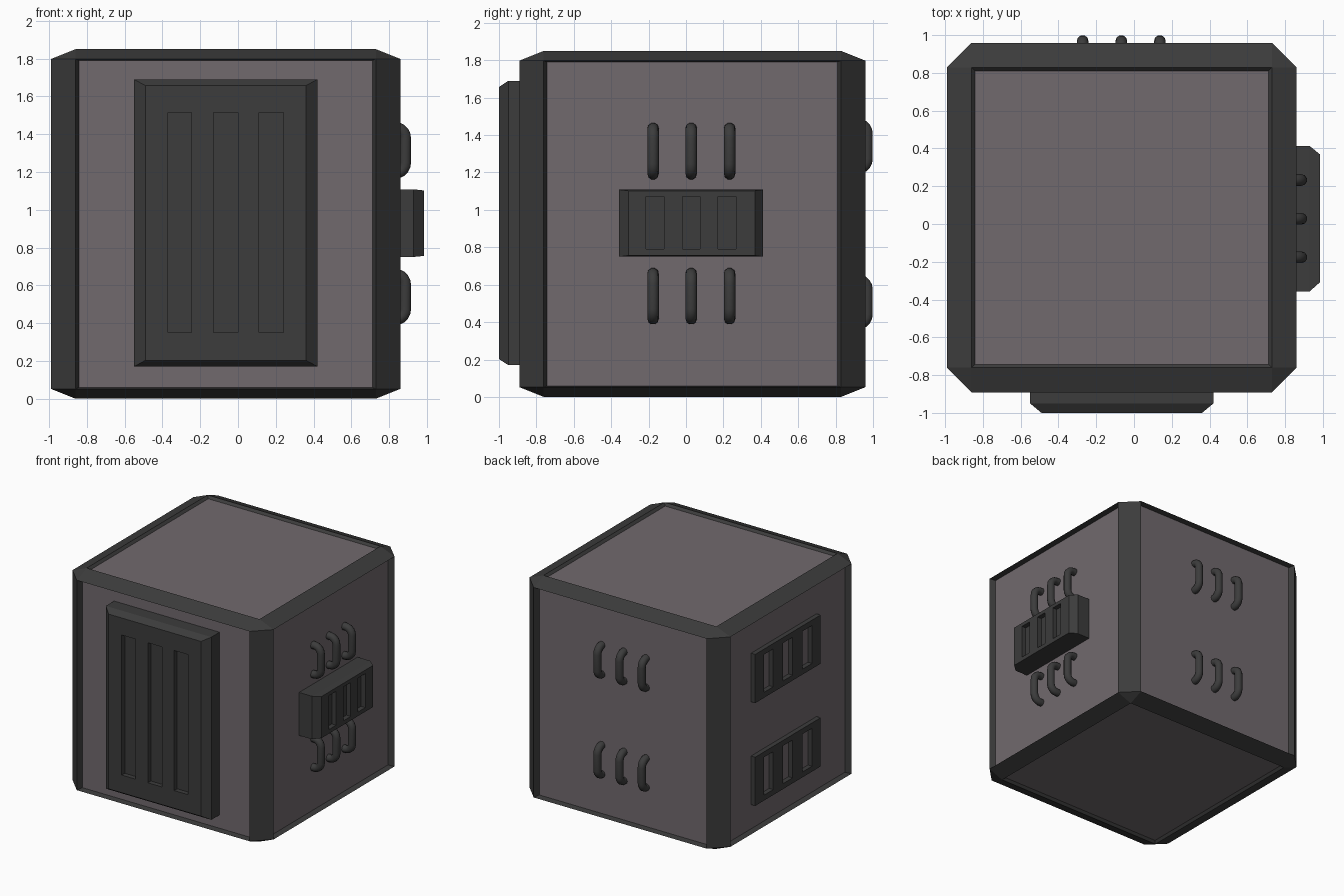
import bpy, bmesh, math
from mathutils import Matrix, Vector

if "Cube" in bpy.data.objects:
    bpy.data.objects.remove(bpy.data.objects["Cube"])


def material(name, rgb):
    m = bpy.data.materials.new(name)
    m.diffuse_color = (*rgb, 1)
    m.use_nodes = True
    m.node_tree.nodes["Principled BSDF"].inputs["Base Color"].default_value = m.diffuse_color
    return m


DARK = material("dark_metal", (0.045, 0.045, 0.045))
PANEL = material("panel_grey", (0.165, 0.143, 0.155))

# Turn a part designed for the front (-y) onto another side
FRONT, RIGHT, BACK, LEFT = (Matrix.Rotation(math.radians(a), 4, 'Z') for a in (0, 90, 180, -90))


def add_mesh(name, bm, *mats):
    bmesh.ops.recalc_face_normals(bm, faces=bm.faces)
    me = bpy.data.meshes.new(name)
    bm.to_mesh(me)
    bm.free()
    ob = bpy.data.objects.new(name, me)
    bpy.context.collection.objects.link(ob)
    for m in mats:
        me.materials.append(m)
    return ob


def loft_box(bm, side, rings):
    """Box from rectangular rings (u0, u1, z0, z1, outward distance)."""
    loops = [[bm.verts.new(side @ Vector((u, -w, z)))
              for u, z in ((u0, z0), (u1, z0), (u1, z1), (u0, z1))]
             for u0, u1, z0, z1, w in rings]
    for a, b in zip(loops, loops[1:]):
        for i in range(4):
            j = (i + 1) % 4
            bm.faces.new((a[i], a[j], b[j], b[i]))
    bm.faces.new(loops[0])
    bm.faces.new(loops[-1])


def slotted_block(name, side, rings, slots, z0, z1, floor):
    """Block with rectangular slots cut in from the outer face."""
    bm = bmesh.new()
    loft_box(bm, side, rings)
    ob = add_mesh(name, bm, DARK)
    bm = bmesh.new()
    for u0, u1 in slots:
        loft_box(bm, side, [(u0, u1, z0, z1, floor), (u0, u1, z0, z1, 1.2)])
    cutter = add_mesh(name + "_cutter", bm, DARK)
    cutter.hide_render = True
    mod = ob.modifiers.new("slots", 'BOOLEAN')
    mod.object, mod.operation, mod.solver = cutter, 'DIFFERENCE', 'EXACT'
    bpy.context.view_layer.objects.active = ob
    bpy.ops.object.modifier_apply(modifier=mod.name)
    bpy.data.objects.remove(cutter)


def staple(name, side, u, z0, z1, out, r=0.031, bend=0.055):
    """Rounded C-shaped rung, both ends sunk into the panel."""
    w, lo, hi = out - r, z0 + r, z1 - r
    pts = [(w - 0.13, lo)]
    for cz, start in ((lo + bend, -90), (hi - bend, 0)):
        for k in range(6):
            a = math.radians(start + 18 * k)
            pts.append((w - bend + bend * math.cos(a), cz + bend * math.sin(a)))
    pts.append((w - 0.13, hi))
    cu = bpy.data.curves.new(name, 'CURVE')
    cu.dimensions = '3D'
    cu.bevel_depth, cu.bevel_resolution, cu.use_fill_caps = r, 3, True
    sp = cu.splines.new('POLY')
    sp.points.add(len(pts) - 1)
    for p, (d, z) in zip(sp.points, pts):
        p.co = (*(side @ Vector((u, -d, z))), 1)
    cu.materials.append(DARK)
    ob = bpy.data.objects.new(name, cu)
    bpy.context.collection.objects.link(ob)


# Case: bevelled cube with a sunken panel on each of the six sides
bm = bmesh.new()
bmesh.ops.create_cube(bm, size=1.85)
bmesh.ops.scale(bm, vec=(1, 1, 2.5), verts=bm.verts)
bmesh.ops.bevel(bm, geom=bm.edges[:], offset=0.13, segments=1, profile=0.5,
                affect='EDGES', offset_type='OFFSET')
bm.normal_update()
sides = [f for f in bm.faces if max(abs(c) for c in f.normal) > 0.99]
bmesh.ops.inset_individual(bm, faces=sides, thickness=0.026, depth=-0.048)
for f in sides:
    f.material_index = 1
bmesh.ops.scale(bm, vec=(1, 1, 0.4), verts=bm.verts)
bmesh.ops.translate(bm, vec=(-0.065, 0.034, 0.925), verts=bm.verts)
add_mesh("case", bm, DARK, PANEL)

# Front door with three tall slots
slotted_block("front_door", FRONT,
              [(-0.55, 0.42, 0.17, 1.69, 0.83), (-0.55, 0.42, 0.17, 1.69, 0.95),
               (-0.49, 0.36, 0.203, 1.657, 1.0)],
              [(-0.37, -0.245), (-0.13, 0.0), (0.112, 0.24)], 0.35, 1.515, 0.96)

# Right side lock box with three short slots
slotted_block("right_box", RIGHT,
              [(-0.357, 0.413, 0.75, 1.108, 0.79), (-0.357, 0.413, 0.75, 1.108, 0.93),
               (-0.308, 0.368, 0.756, 1.102, 0.985)],
              [(-0.213, -0.117), (-0.02, 0.075), (0.17, 0.267)], 0.79, 1.072, 0.945)

# Left side vent grilles, open to the panel behind (u runs towards -y)
for name, z in (("left_vent_upper", 1.115), ("left_vent_lower", 0.26)):
    slotted_block(name, LEFT,
                  [(-0.49, 0.37, z, z + 0.405, 0.93), (-0.49, 0.37, z, z + 0.405, 0.98)],
                  [(c - 0.062, c + 0.062) for c in (-0.315, -0.06, 0.195)],
                  z + 0.045, z + 0.36, 0.9)

# Rungs on the right and back sides
for i, y in enumerate((-0.176, 0.028, 0.233)):
    staple(f"right_rung_upper_{i}", RIGHT, y, 1.162, 1.466, 0.917)
    staple(f"right_rung_lower_{i}", RIGHT, y, 0.387, 0.69, 0.917)
for i, x in enumerate((-0.272, -0.067, 0.137)):
    staple(f"back_rung_upper_{i}", BACK, -x, 1.188, 1.492, 1.0)
    staple(f"back_rung_lower_{i}", BACK, -x, 0.357, 0.66, 1.0)
